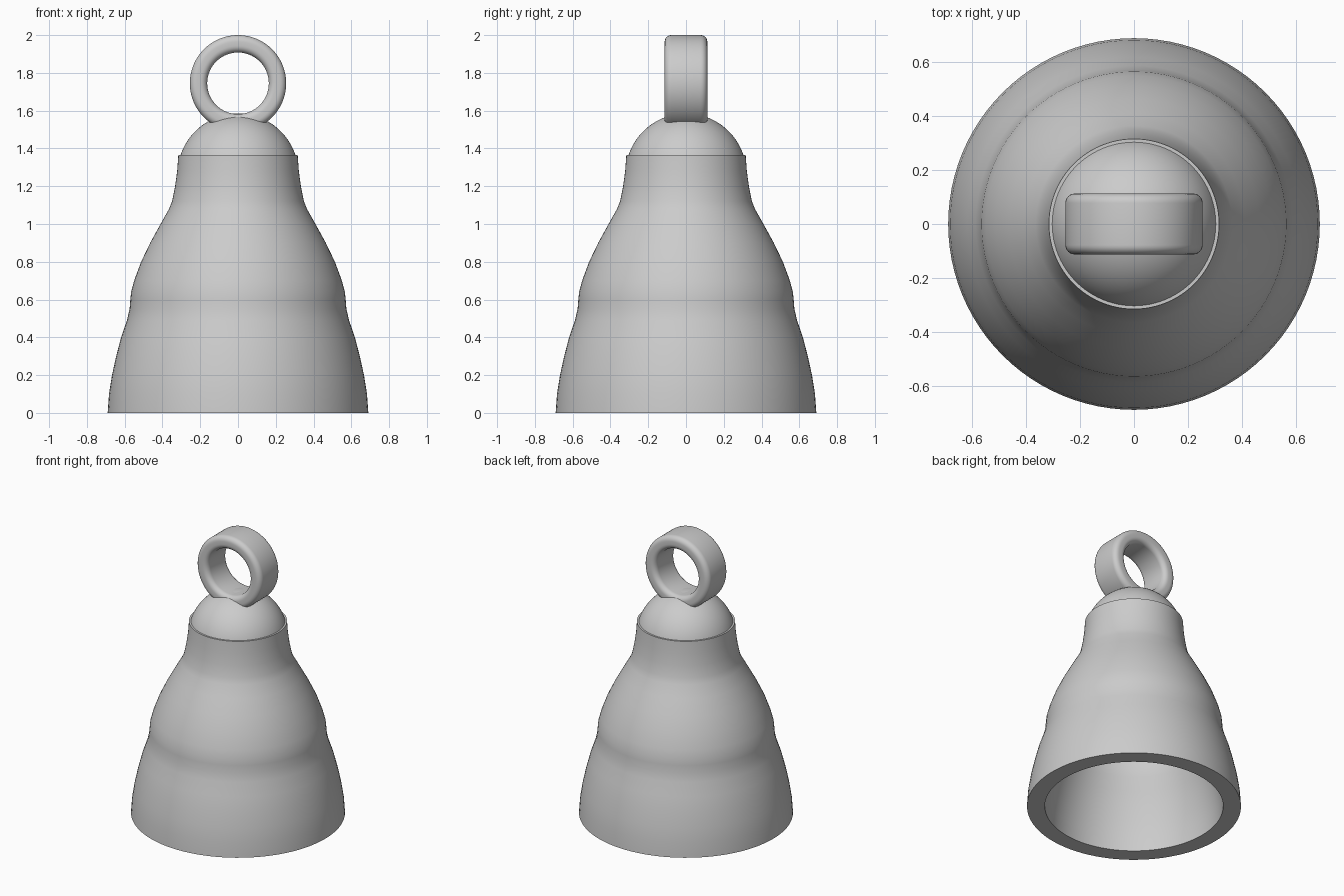
import bpy, bmesh, math
from mathutils import Matrix, Vector

cube = bpy.data.objects.get("Cube")
if cube:
    bpy.data.objects.remove(cube, do_unlink=True)

grey = bpy.data.materials.new("plain grey")
grey.use_nodes = True
grey.diffuse_color = (0.6, 0.6, 0.6, 1)
grey.node_tree.nodes["Principled BSDF"].inputs["Base Color"].default_value = (0.6, 0.6, 0.6, 1)


def lathe(name, profile, closed=False, steps=96, sharp=40):
    """Spin an (r, z) profile about the z axis into a smooth shaded object."""
    bm = bmesh.new()
    verts = [bm.verts.new((r, 0, z)) for r, z in profile]
    pairs = list(zip(verts, verts[1:]))
    if closed:
        pairs.append((verts[-1], verts[0]))
    edges = [bm.edges.new(p) for p in pairs]
    bmesh.ops.spin(bm, geom=verts + edges, cent=(0, 0, 0), axis=(0, 0, 1),
                   angle=2 * math.pi, steps=steps)
    bmesh.ops.remove_doubles(bm, verts=bm.verts, dist=0.0005)
    bmesh.ops.recalc_face_normals(bm, faces=bm.faces)
    mesh = bpy.data.meshes.new(name)
    bm.to_mesh(mesh)
    bm.free()
    mesh.materials.append(grey)
    obj = bpy.data.objects.new(name, mesh)
    bpy.context.collection.objects.link(obj)
    bpy.ops.object.select_all(action="DESELECT")
    obj.select_set(True)
    bpy.context.view_layer.objects.active = obj
    bpy.ops.object.shade_smooth_by_angle(angle=math.radians(sharp))
    return obj


# Bell body: stepped outer wall and an even inner wall
WALL = 0.115
outer = [(0.69, 0), (0.683, 0.1), (0.667, 0.2), (0.645, 0.3), (0.619, 0.4),
         (0.588, 0.49), (0.574, 0.55), (0.57, 0.6), (0.566, 0.64), (0.55, 0.7),
         (0.513, 0.8), (0.465, 0.9), (0.41, 1.0), (0.365, 1.08), (0.349, 1.12),
         (0.333, 1.2), (0.322, 1.28), (0.316, 1.365)]
inner = [(r - WALL, z) for r, z in reversed(outer)]
lathe("bell_body", outer + inner, closed=True)

# Dome cap: top of a sphere, closed underneath
R, CENTRE, BASE = 0.32, 1.265, 1.35
start = math.asin((BASE - CENTRE) / R)
dome = [(0, BASE)]
for i in range(17):
    a = start + (math.pi / 2 - start) * i / 16
    dome.append((R * math.cos(a), CENTRE + R * math.sin(a)))
lathe("dome_cap", dome)

# Hanging ring: rounded rectangular section turned about the y axis
IN, OUT, HALF, BEVEL = 0.163, 0.255, 0.113, 0.035
section = []
for quarter, (sr, sz) in enumerate([(1, 1), (-1, 1), (-1, -1), (1, -1)]):
    cr = (IN + OUT) / 2 + sr * ((OUT - IN) / 2 - BEVEL)
    cz = sz * (HALF - BEVEL)
    for i in range(7):
        a = (quarter + i / 6) * math.pi / 2
        section.append((cr + BEVEL * math.cos(a), cz + BEVEL * math.sin(a)))
ring = lathe("hanging_ring", section, closed=True)
ring.data.transform(Matrix.Translation(Vector((0, 0, 1.745))) @ Matrix.Rotation(math.pi / 2, 4, "X"))
